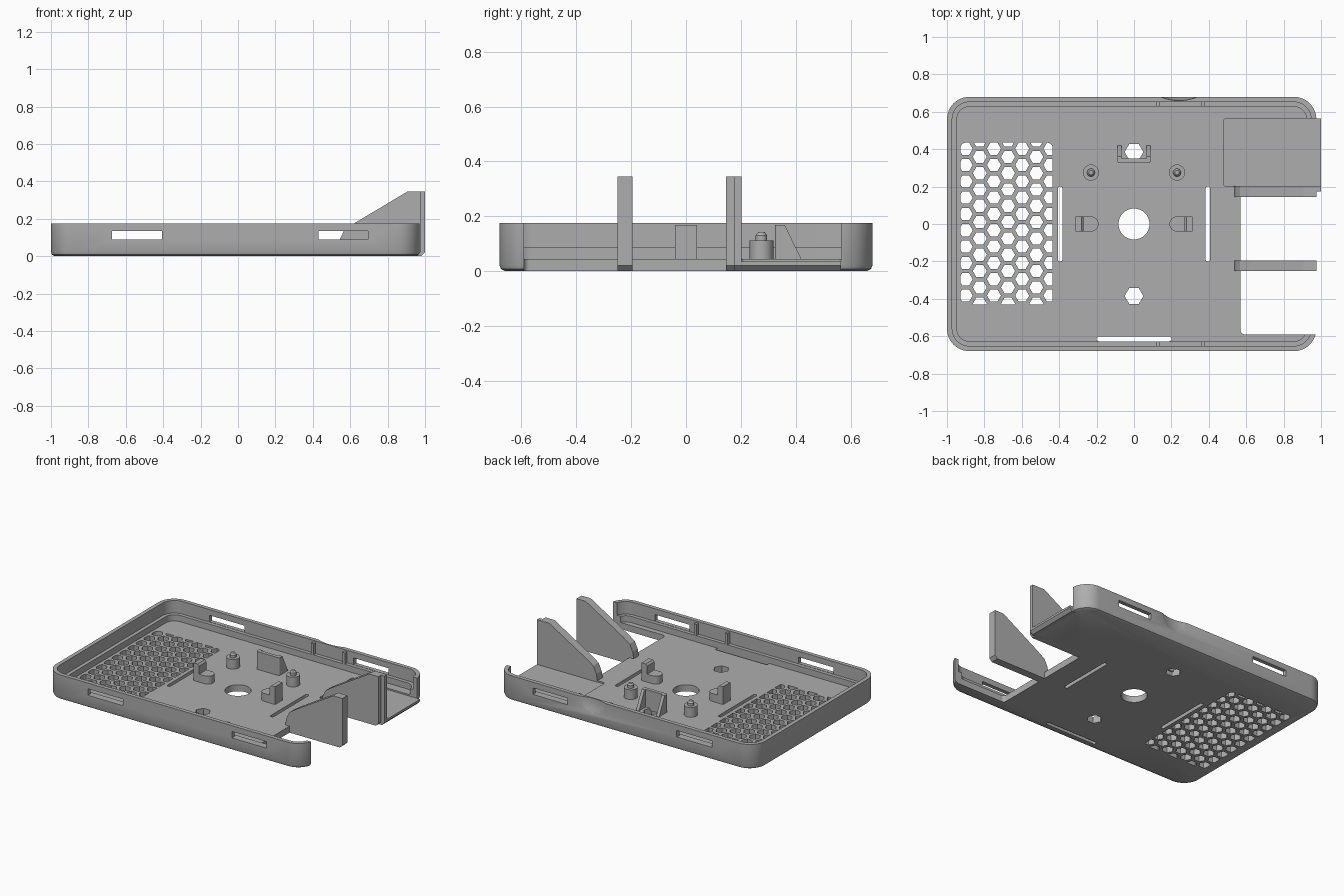
import bpy, bmesh, math
from mathutils import Matrix

if "Cube" in bpy.data.objects:
    bpy.data.objects.remove(bpy.data.objects["Cube"])

grey = bpy.data.materials.new("plain grey")
grey.use_nodes = True
GREY = (0.42, 0.42, 0.42, 1)
grey.diffuse_color = GREY
grey.node_tree.nodes["Principled BSDF"].inputs["Base Color"].default_value = GREY


# ---------- helpers ----------
def finish(name, bm):
    bmesh.ops.recalc_face_normals(bm, faces=bm.faces)
    me = bpy.data.meshes.new(name)
    bm.to_mesh(me)
    bm.free()
    ob = bpy.data.objects.new(name, me)
    me.materials.append(grey)
    bpy.context.collection.objects.link(ob)
    return ob


def add_loft(bm, rings):
    """Closed solid through matching rings of 3D points."""
    loops = [[bm.verts.new(p) for p in ring] for ring in rings]
    bm.faces.new(loops[0][::-1])
    bm.faces.new(loops[-1])
    n = len(loops[0])
    for a, b in zip(loops, loops[1:]):
        for i in range(n):
            j = (i + 1) % n
            bm.faces.new((a[i], a[j], b[j], b[i]))


def loft(name, layers):
    """Layers are (outline, z) pairs."""
    bm = bmesh.new()
    add_loft(bm, [[(x, y, z) for x, y in o] for o, z in layers])
    return finish(name, bm)


def rounded(x0, x1, y0, y1, r, seg=8):
    pts = []
    corners = ((x1 - r, y1 - r), (x0 + r, y1 - r), (x0 + r, y0 + r), (x1 - r, y0 + r))
    for k, (cx, cy) in enumerate(corners):
        for i in range(seg + 1):
            a = math.pi / 2 * (k + i / seg)
            pts.append((cx + r * math.cos(a), cy + r * math.sin(a)))
    return pts


def rect(x0, x1, y0, y1):
    return [(x0, y0), (x1, y0), (x1, y1), (x0, y1)]


def circle(cx, cy, r, n=32):
    return [(cx + r * math.cos(math.tau * i / n), cy + r * math.sin(math.tau * i / n))
            for i in range(n)]


def prism(name, outline, z0, z1):
    return loft(name, [(outline, z0), (outline, z1)])


def side_prism(name, profile, y0, y1):
    """Extrude an x-z profile along y."""
    bm = bmesh.new()
    add_loft(bm, [[(x, y, z) for x, z in profile] for y in (y0, y1)])
    return finish(name, bm)


def boolean(target, tool, op="DIFFERENCE"):
    mod = target.modifiers.new("cut", "BOOLEAN")
    mod.operation, mod.object, mod.solver = op, tool, "EXACT"
    bpy.context.view_layer.objects.active = target
    bpy.ops.object.modifier_apply(modifier=mod.name)
    bpy.data.objects.remove(tool)


def smooth(ob):
    bpy.ops.object.select_all(action="DESELECT")
    ob.select_set(True)
    bpy.context.view_layer.objects.active = ob
    bpy.ops.object.shade_smooth_by_angle(angle=math.radians(35))


# ---------- tray shell ----------
FLOOR, LEDGE, RIM = 0.045, 0.088, 0.175


def tray_outline(inset):
    return rounded(-1 + inset, 0.975 - inset, -0.68 + inset, 0.68 - inset, 0.12 - inset, 12)


tray = loft("tray", [(tray_outline(0.022), 0), (tray_outline(0.006), 0.008),
                     (tray_outline(0), 0.022), (tray_outline(0), RIM)])
boolean(tray, prism("upper_cavity", tray_outline(0.028), LEDGE, 0.3))
boolean(tray, prism("lower_cavity", tray_outline(0.053), FLOOR, 0.3))

# open right end and sunken bay
boolean(tray, prism("end_opening", rounded(0.57, 1.3, -0.59, 0.198, 0.02), -0.1, 0.3))
boolean(tray, prism("bay", rounded(0.48, 1.3, 0.2, 0.565, 0.015), 0.035, 0.3))

# wall windows on front and back
for x0, x1 in ((-0.675, -0.405), (0.43, 0.695)):
    boolean(tray, prism("window", rect(x0, x1, -0.8, 0.8), 0.09, 0.135))

# floor slots and holes
for x in (-0.395, 0.395):
    boolean(tray, prism("slot", rounded(x - 0.0125, x + 0.0125, -0.2, 0.2, 0.012), -0.1, 0.08))
boolean(tray, prism("slot", rounded(-0.2, 0.2, -0.627, -0.602, 0.012), -0.1, 0.086))
boolean(tray, prism("centre_hole", circle(0, 0, 0.083, 48), -0.1, 0.1))
for y in (-0.385, 0.385):
    boolean(tray, prism("hex_hole", circle(0, y, 0.05, 6), -0.1, 0.1))

# honeycomb vent, trimmed to a rounded rectangle
PITCH = 0.0872
bm = bmesh.new()
for col in range(-1, 8):
    for row in range(-6, 7):
        cx = -0.9 + col * PITCH * math.sqrt(0.75)
        cy = 0.01 + (row + 0.5 * (col % 2 == 0)) * PITCH
        cell = circle(cx, cy, 0.0375, 6)
        add_loft(bm, [[(x, y, z) for x, y in cell] for z in (-0.1, 0.1)])
cells = finish("vent_cells", bm)
boolean(cells, prism("vent_area", rounded(-0.928, -0.435, -0.43, 0.435, 0.03), -0.09, 0.09),
        "INTERSECT")
boolean(tray, cells)

# thumb scoop on the back rim
bm = bmesh.new()
bmesh.ops.create_uvsphere(bm, u_segments=64, v_segments=32, radius=0.26,
                          matrix=Matrix.Translation((0.24, 0.92, RIM)))
boolean(tray, finish("thumb_scoop", bm))
smooth(tray)

# ---------- bay floor lip ----------
side_prism("bay_lip", [(0.954, 0), (0.98, 0), (1, 0.02), (1, 0.035), (0.954, 0.035)],
           0.2, 0.565)


# ---------- tall fins ----------
def fin(name, y0, y1, end):
    side_prism(name, [(0.57, 0), (end - 0.02, 0), (end, 0.02), (end, 0.345), (0.905, 0.345),
                      (0.62, 0.175), (0.568, 0.14), (0.545, 0.09), (0.535, 0.03),
                      (0.57, 0.03)], y0, y1)


fin("front_fin", -0.25, -0.195, 0.975)
fin("back_fin", 0.145, 0.175, 0.975)
fin("back_fin_edge", 0.175, 0.203, 1.0)

# ---------- rim ribs ----------
for side, y in (("front", -0.642), ("back", 0.642)):
    for x in (0.13, 0.37):
        prism(side + "_rim_rib", rect(x - 0.009, x + 0.009, y - 0.014, y + 0.014),
              LEDGE - 0.01, 0.165)

# ---------- locating posts and clips, mirrored ----------
for side, s in (("left", 1), ("right", -1)):
    x = s * 0.23
    smooth(loft(side + "_post", [(circle(x, 0.275, r), z) for r, z in (
        (0.043, 0.03), (0.043, 0.112), (0.021, 0.112), (0.021, 0.13), (0.012, 0.142))]))

    pad = rounded(0.19, 0.30, -0.04, 0.04, 0.039, 10)
    pad = [(s * (0.29 if px > 0.262 else px), math.copysign(0.04, py) if px > 0.262 else py)
           for px, py in pad]
    smooth(prism(side + "_clip_pad", pad, 0.03, 0.1))
    side_prism(side + "_clip_post", [(s * px, z) for px, z in (
        (0.27, 0.03), (0.312, 0.03), (0.312, 0.168), (0.282, 0.168), (0.27, 0.155))],
        -0.04, 0.04)

    # sloping gusset of the back stop
    bm = bmesh.new()
    gusset = ((0.345, 0.03), (0.425, 0.03), (0.418, 0.05), (0.36, 0.168), (0.345, 0.168))
    add_loft(bm, [[(s * gx, y, z) for y, z in gusset] for gx in (0.066, 0.088)])
    finish(side + "_stop_gusset", bm)

# ---------- back stop ----------
prism("back_stop", rounded(-0.088, 0.088, 0.325, 0.35, 0.01), 0.03, 0.168)
